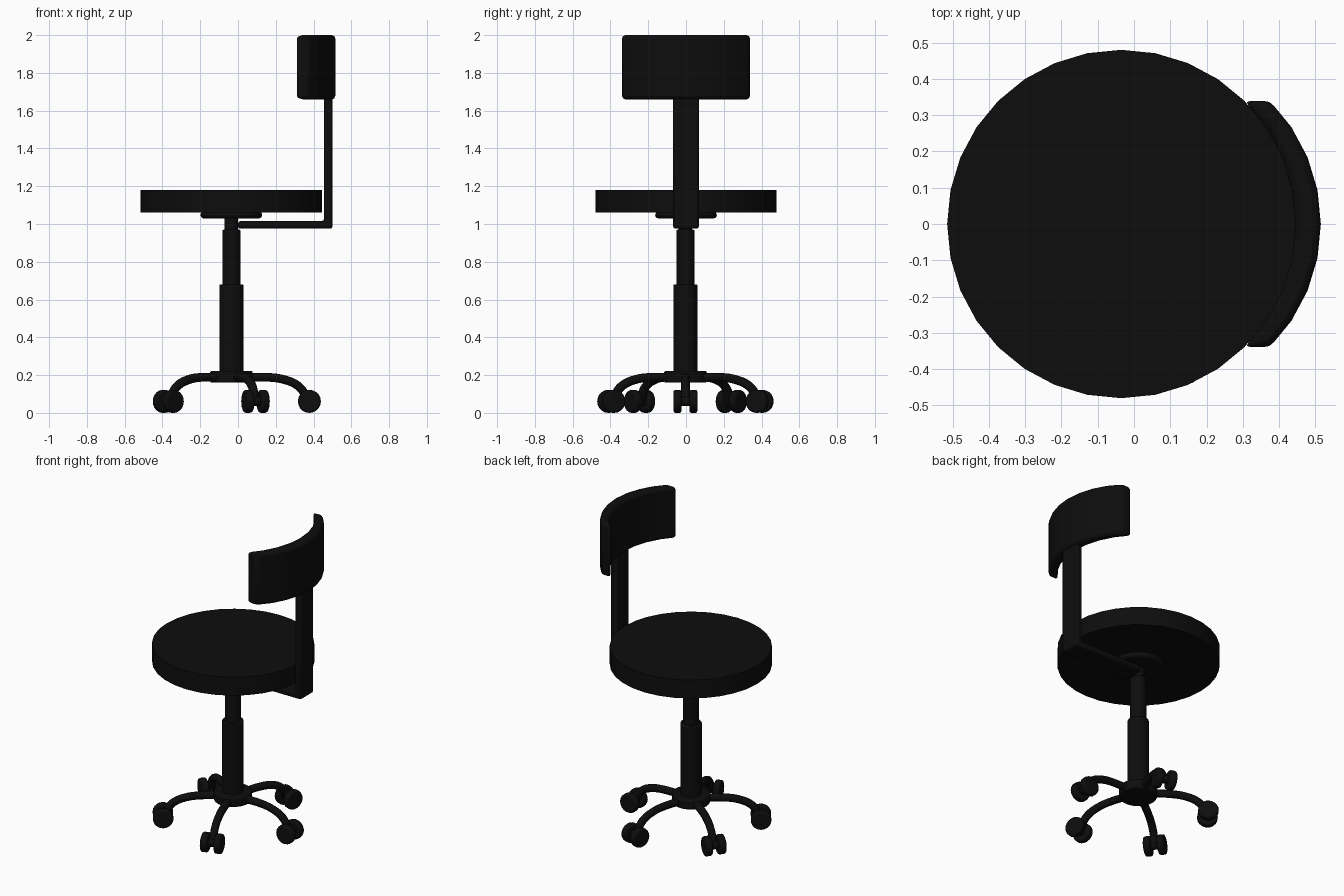
import bpy, bmesh, math
from mathutils import Matrix, Vector

cube = bpy.data.objects.get("Cube")
if cube:
    bpy.data.objects.remove(cube)

black = bpy.data.materials.new("soft_black")
black.use_nodes = True
colour = (0.004, 0.004, 0.004, 1)
black.diffuse_color = colour
black.node_tree.nodes["Principled BSDF"].inputs["Base Color"].default_value = colour

CX, CY = -0.035, -0.003      # axis of seat, column and base
R = 0.48                     # seat radius, shared by the backrest curve


def finish(obj, bevel=0, segments=2):
    """Give an object its colour, rounded edges and smooth shading."""
    obj.data.materials.append(black)
    if bevel:
        mod = obj.modifiers.new("rounded_edges", "BEVEL")
        mod.width, mod.segments = bevel, segments
        mod.limit_method, mod.angle_limit = "ANGLE", math.radians(40)
    bpy.ops.object.select_all(action="DESELECT")
    bpy.context.view_layer.objects.active = obj
    obj.select_set(True)
    bpy.ops.object.shade_smooth_by_angle(angle=math.radians(35))
    return obj


def disc(name, radius, z0, z1, bevel=0, sides=32, y=CY):
    """Upright cylinder between two heights on the central axis."""
    bpy.ops.mesh.primitive_cylinder_add(
        vertices=sides, radius=radius, depth=z1 - z0, location=(CX, y, (z0 + z1) / 2))
    obj = bpy.context.object
    obj.name = name
    return finish(obj, bevel)


def prism(name, points, push, bevel):
    """Extrude a closed outline of 3D points along a vector."""
    bm = bmesh.new()
    face = bm.faces.new([bm.verts.new(p) for p in points])
    out = bmesh.ops.extrude_face_region(bm, geom=[face])
    moved = [v for v in out["geom"] if isinstance(v, bmesh.types.BMVert)]
    bmesh.ops.translate(bm, vec=Vector(push), verts=moved)
    bmesh.ops.recalc_face_normals(bm, faces=bm.faces)
    mesh = bpy.data.meshes.new(name)
    bm.to_mesh(mesh)
    bm.free()
    obj = bpy.data.objects.new(name, mesh)
    bpy.context.collection.objects.link(obj)
    return finish(obj, bevel)


# Seat and its mounting plate
disc("seat", R, 1.06, 1.18, y=0)
disc("seat_plate", 0.163, 1.03, 1.065, 0.015, y=0)

# Telescopic column
disc("column_neck", 0.036, 0.95, 1.05, sides=24)
disc("column_upper", 0.048, 0.66, 0.97, 0.006, 24)
disc("column_lower", 0.064, 0.2, 0.68, 0.006, 24)
disc("base_hub", 0.113, 0.16, 0.222, 0.008)

# Flat bent bar that carries the backrest
bar = [(0, 0.975), (0.5, 0.975), (0.5, 1.72), (0.455, 1.72), (0.455, 1.015), (0, 1.015)]
prism("backrest_bar", [(x, -0.068, z) for x, z in bar], (0, 0.136, 0), 0.012)

# Curved backrest: the front curve is the back curve moved forward
arc = [(R * math.cos(a), R * math.sin(a))
       for a in (math.radians(-45 + 11.25 * i) for i in range(9))]
outline = [(0.035 + x, y, 1.66) for x, y in arc] + [(CX + x, y, 1.66) for x, y in reversed(arc)]
prism("backrest", outline, (0, 0, 0.34), 0.018)

# Five curved legs with twin-wheel casters
leg_path = [(0.07, 0.188), (0.2, 0.188), (0.28, 0.176), (0.35, 0.145), (0.385, 0.105), (0.4, 0.065)]


def tube(name, path, radius, turn):
    curve = bpy.data.curves.new(name, "CURVE")
    curve.dimensions = "3D"
    curve.bevel_depth, curve.bevel_resolution = radius, 3
    curve.use_fill_caps = True
    curve.resolution_u = 4
    spline = curve.splines.new("BEZIER")
    spline.bezier_points.add(len(path) - 1)
    for point, (r, z) in zip(spline.bezier_points, path):
        point.co = (r, 0, z)
        point.handle_left_type = point.handle_right_type = "AUTO"
    curve.materials.append(black)
    obj = bpy.data.objects.new(name, curve)
    obj.matrix_world = turn
    bpy.context.collection.objects.link(obj)


def roller(name, radius, width, offset, turn, bevel):
    """Cylinder lying across the leg direction."""
    bpy.ops.mesh.primitive_cylinder_add(vertices=20, radius=radius, depth=width)
    obj = bpy.context.object
    obj.name = name
    obj.matrix_world = (turn @ Matrix.Translation((0.413, offset, 0.061))
                        @ Matrix.Rotation(math.pi / 2, 4, "X"))
    finish(obj, bevel)


for i in range(5):
    turn = Matrix.Translation((CX, CY, 0)) @ Matrix.Rotation(math.tau * i / 5, 4, "Z")
    tube(f"leg_{i + 1}", leg_path, 0.024, turn)
    roller(f"caster_axle_{i + 1}", 0.025, 0.07, 0, turn, 0)
    for side, s in (("left", 1), ("right", -1)):
        roller(f"caster_wheel_{side}_{i + 1}", 0.061, 0.042, s * 0.042, turn, 0.01)
